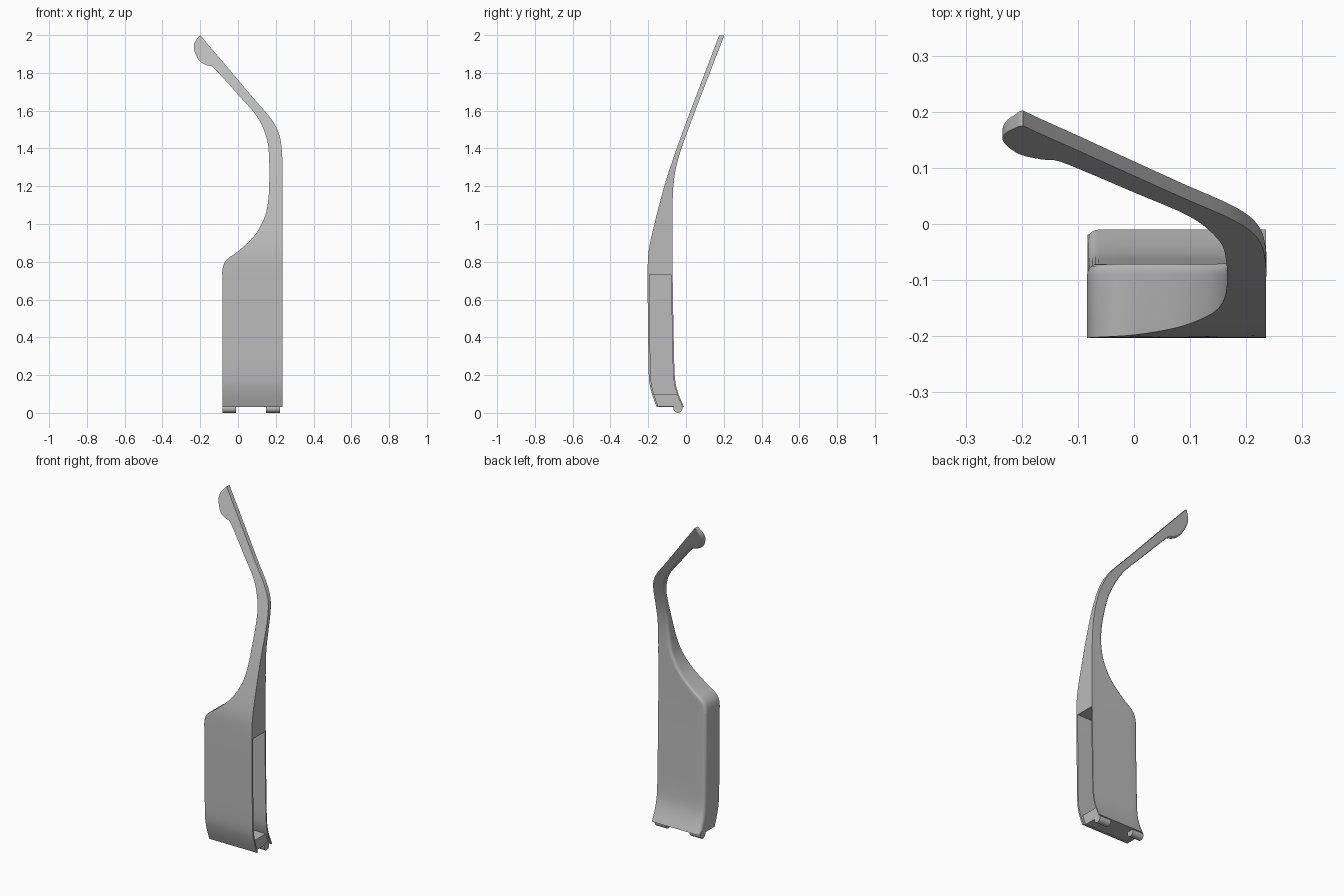
import bpy, bmesh, math
from mathutils import Vector

cube = bpy.data.objects.get("Cube")
if cube:
    bpy.data.objects.remove(cube, do_unlink=True)

grey = bpy.data.materials.new("plain grey")
grey.use_nodes = True
grey.diffuse_color = (0.5, 0.5, 0.5, 1)
grey.node_tree.nodes["Principled BSDF"].inputs["Base Color"].default_value = (0.5, 0.5, 0.5, 1)


def sample(table, t):
    """Smooth curve through rows of (key, values...), clamped at the ends."""
    t = min(max(t, table[0][0]), table[-1][0])
    i = 0
    while i < len(table) - 2 and t > table[i + 1][0]:
        i += 1

    def slope(j, c):
        a, b = table[max(j - 1, 0)], table[min(j + 1, len(table) - 1)]
        return (b[c] - a[c]) / (b[0] - a[0])

    p, q = table[i], table[i + 1]
    h = q[0] - p[0]
    s = (t - p[0]) / h
    return [(2*s**3 - 3*s**2 + 1) * p[c] + (s**3 - 2*s**2 + s) * h * slope(i, c)
            + (3*s**2 - 2*s**3) * q[c] + (s**3 - s**2) * h * slope(i + 1, c)
            for c in range(1, len(p))]


# Side profile: height, front depth, back depth
side = [(.03, -.155, -.01), (.1, -.18, -.04), (.17, -.195, -.057), (.3, -.199, -.063),
        (.75, -.203, -.071), (.86, -.197, -.071), (1.0, -.167, -.071), (1.2, -.115, -.067),
        (1.34, -.07, -.043), (1.53, -.002, .023), (2.0, .176, .203)]

# Front outline: left x, left z, right x, right z
outline = [(-.083, .03, .235, .03), (-.083, .1, .235, .1), (-.083, .2, .235, .2),
           (-.083, .45, .235, .45), (-.083, .7, .235, .7), (-.083, .75, .235, .75),
           (-.074, .79, .235, .8), (-.05, .82, .235, .86), (0, .855, .235, .92),
           (.08, .93, .235, 1.0), (.13, 1.01, .235, 1.06), (.155, 1.09, .235, 1.13),
           (.165, 1.2, .235, 1.22), (.164, 1.36, .235, 1.34), (.15, 1.46, .222, 1.46),
           (.1, 1.57, .18, 1.55), (0, 1.685, .085, 1.662), (-.08, 1.775, 0, 1.763),
           (-.135, 1.832, -.06, 1.834), (-.165, 1.84, -.09, 1.87), (-.205, 1.865, -.12, 1.905),
           (-.232, 1.92, -.15, 1.94), (-.23, 1.96, -.18, 1.976), (-.205, 1.995, -.198, 1.998)]


def loft(name, rows, front_gap=0, back_gap=0, radius=0):
    """Skin rows between the two outline edges, following the side profile."""
    bm = bmesh.new()
    rings = []
    for lx, lz, rx, rz in rows:
        left, right = Vector((lx, 0, lz)), Vector((rx, 0, rz))
        width = (right - left).length
        f, b = sample(side, lz)
        r = min(radius, .35 * width, .45 * (b - f))
        steps = [i / 8 for i in range(9)]

        def point(u, back, drop=0):
            p = left.lerp(right, u)
            f, b = sample(side, p.z)
            p.y = b - back_gap - drop if back else f + front_gap
            return p

        ring = [point(u, False) for u in steps]
        u0 = r / width
        ring += [point(u0 + (1 - u0) * u, True) for u in reversed(steps)]
        if r:
            for k in range(1, 6):
                a = k * math.pi / 10
                ring.append(point(u0 * (1 - math.sin(a)), True, r * (1 - math.cos(a))))
        rings.append([bm.verts.new(p) for p in ring])
    n = len(rings[0])
    for a, b in zip(rings, rings[1:]):
        for i in range(n):
            j = (i + 1) % n
            bm.faces.new((a[i], a[j], b[j], b[i]))
    bm.faces.new(rings[0][::-1])
    bm.faces.new(rings[-1])
    bmesh.ops.recalc_face_normals(bm, faces=bm.faces)
    mesh = bpy.data.meshes.new(name)
    bm.to_mesh(mesh)
    bm.free()
    obj = bpy.data.objects.new(name, mesh)
    bpy.context.collection.objects.link(obj)
    mesh.materials.append(grey)
    return obj


def select(obj):
    bpy.ops.object.select_all(action="DESELECT")
    obj.select_set(True)
    bpy.context.view_layer.objects.active = obj


def smooth(obj):
    select(obj)
    bpy.ops.object.shade_smooth_by_angle(angle=math.radians(35))


def column(x0, x1, z0, z1, count=16):
    heights = [z0 + (z1 - z0) * i / count for i in range(count + 1)]
    return [(x0, z, x1, z) for z in heights]


# Holder body, neck and paddle tip in one skin
keyed = [(i, *row) for i, row in enumerate(outline)]
rows = [sample(keyed, i / 4) for i in range(4 * (len(outline) - 1) + 1)]
body = loft("holder_arm", rows, radius=.02)

# Pocket open towards the left side
cutter = loft("pocket_cutter", column(-.07, .3, .01, .732, 36), .01, .008)
cutter.hide_render = True
cut = body.modifiers.new("pocket", "BOOLEAN")
cut.operation = "DIFFERENCE"
cut.solver = "EXACT"
cut.object = cutter
select(body)
bpy.ops.object.modifier_apply(modifier=cut.name)
bpy.data.objects.remove(cutter, do_unlink=True)
smooth(body)

# Block closing the bottom of the pocket
smooth(loft("bottom_block", column(-.075, .218, .034, .1, 6), .008, .006))

# Hinge barrels under the back edge
for name, x0, x1 in (("right_hinge_barrel", -.083, -.01), ("left_hinge_barrel", .147, .222)):
    bpy.ops.mesh.primitive_cylinder_add(vertices=32, radius=.024, depth=x1 - x0,
                                        location=((x0 + x1) / 2, -.043, .024),
                                        rotation=(0, math.pi / 2, 0))
    barrel = bpy.context.object
    barrel.name = name
    barrel.data.materials.append(grey)
    smooth(barrel)
